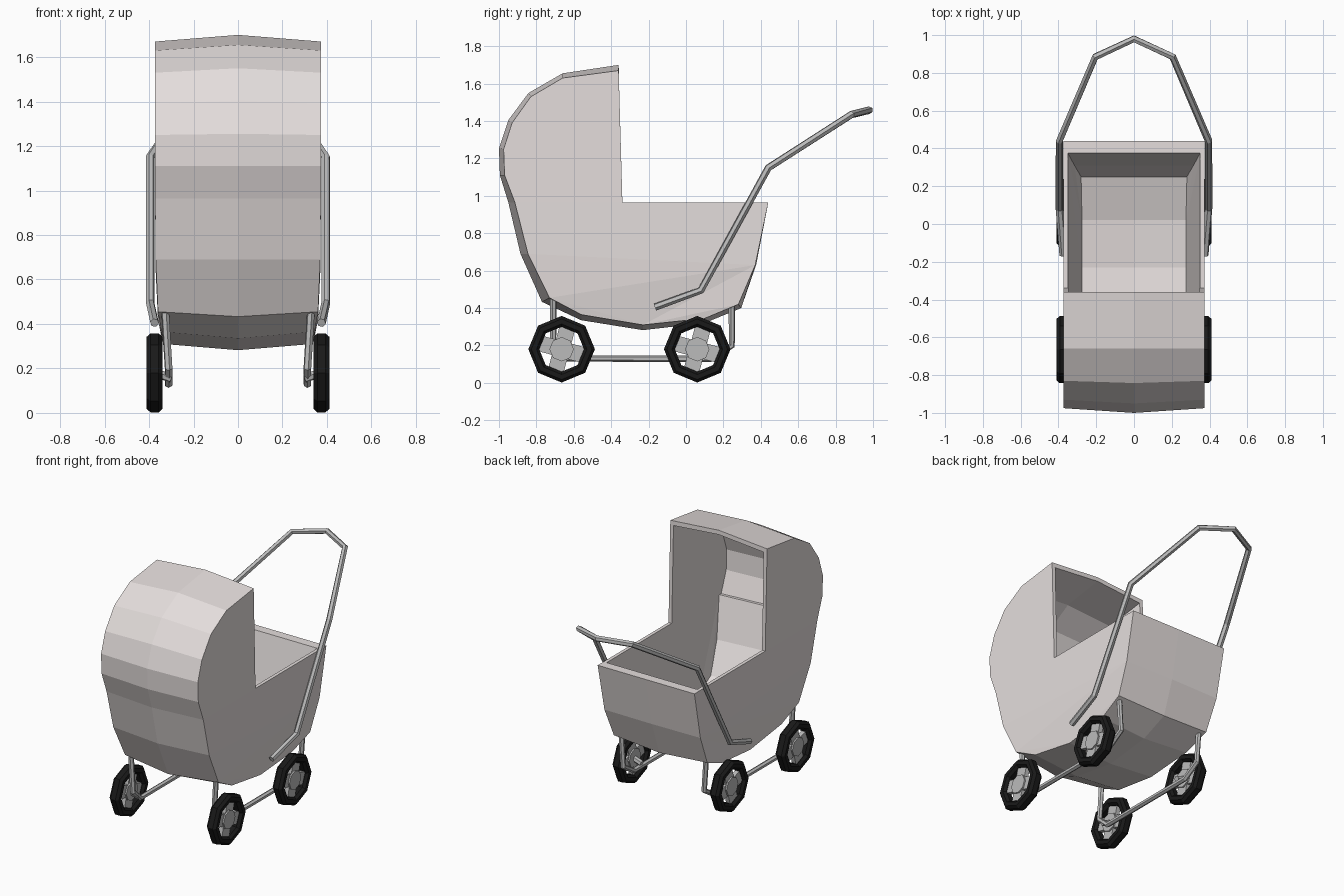
import bpy, bmesh
from math import cos, sin, pi, radians
from mathutils import Vector, Matrix

if "Cube" in bpy.data.objects:
    bpy.data.objects.remove(bpy.data.objects["Cube"])


def material(name, rgb):
    m = bpy.data.materials.new(name)
    m.diffuse_color = (*rgb, 1)
    m.use_nodes = True
    m.node_tree.nodes["Principled BSDF"].inputs["Base Color"].default_value = m.diffuse_color
    return m


CLOTH = material("cloth", (0.78, 0.73, 0.72))
METAL = material("metal", (0.5, 0.5, 0.5))
RUBBER = material("rubber", (0.01, 0.01, 0.01))


def finish(bm, name, mat):
    bmesh.ops.recalc_face_normals(bm, faces=bm.faces[:])
    me = bpy.data.meshes.new(name)
    bm.to_mesh(me)
    bm.free()
    ob = bpy.data.objects.new(name, me)
    bpy.context.collection.objects.link(ob)
    me.materials.append(mat)
    return ob


def creased_solid(name, profile):
    """Closed (y, z, dy, dz, half width) profile; dy, dz push out the centre crease."""
    bm = bmesh.new()
    cols = [[bm.verts.new((s * w, y + (dy if s == 0 else 0), z + (dz if s == 0 else 0)))
             for y, z, dy, dz, w in profile] for s in (-1, 0, 1)]
    n = len(profile)
    for a, b in zip(cols, cols[1:]):
        for i in range(n):
            j = (i + 1) % n
            bm.faces.new((a[i], a[j], b[j], b[i]))
    bm.faces.new(cols[0])
    bm.faces.new(cols[2])
    bmesh.ops.triangulate(bm, faces=[f for f in bm.faces if len(f.verts) > 4])
    return finish(bm, name, CLOTH)


def hollow(ob, cutter):
    mod = ob.modifiers.new("hollow", 'BOOLEAN')
    mod.operation = 'DIFFERENCE'
    mod.solver = 'EXACT'
    mod.object = cutter
    bpy.context.view_layer.objects.active = ob
    bpy.ops.object.modifier_apply(modifier=mod.name)
    bpy.data.objects.remove(cutter)


def tube(name, pts, r, sides=6):
    """Faceted tube mitred along a polyline."""
    bm = bmesh.new()
    pts = [Vector(p) for p in pts]
    rings = []
    for i, p in enumerate(pts):
        d0 = (p - pts[i - 1]).normalized() if i else (pts[1] - p).normalized()
        d1 = (pts[i + 1] - p).normalized() if i < len(pts) - 1 else d0
        t = (d0 + d1).normalized()
        if i == 0:
            u = t.orthogonal().normalized()
        u = (u - t * u.dot(t)).normalized()
        v = t.cross(u)
        rings.append([bm.verts.new(p + r * (u * cos(2 * pi * k / sides) + v * sin(2 * pi * k / sides)))
                      for k in range(sides)])
    for a, b in zip(rings, rings[1:]):
        for k in range(sides):
            bm.faces.new((a[k], a[(k + 1) % sides], b[(k + 1) % sides], b[k]))
    bm.faces.new(rings[0])
    bm.faces.new(rings[-1])
    return finish(bm, name, METAL)


# Hood shell
W = 0.373
hood = creased_solid("hood", [
    (-0.36, 1.67, 0, .03, W), (-0.66, 1.63, 0, .025, W), (-0.83, 1.53, -.012, .02, W),
    (-0.93, 1.39, -.02, .015, W), (-0.975, 1.25, -.025, .005, W), (-0.97, 1.11, -.025, 0, W),
    (-0.915, 0.965, -.035, 0, W), (-0.34, 0.965, 0, 0, W)])
hollow(hood, creased_solid("hood_cutter", [
    (-0.2, 1.66, 0, .03, .348), (-0.36, 1.64, 0, .03, .348), (-0.65, 1.60, 0, .025, .348),
    (-0.81, 1.505, -.01, .02, .348), (-0.90, 1.38, -.02, .01, .348), (-0.945, 1.25, -.025, 0, .348),
    (-0.94, 1.11, -.025, 0, .348), (-0.885, 0.965, -.03, 0, .348), (-0.86, 0.9, -.03, 0, .348),
    (-0.2, 0.9, 0, 0, .348)]))

# Basket shell
basket = creased_solid("basket", [
    (-0.915, 0.965, -.035, 0, W), (-0.845, 0.69, -.04, 0, .37), (-0.73, 0.455, -.04, -.022, .36),
    (-0.56, 0.365, 0, -.03, .345), (-0.23, 0.31, 0, -.028, .335), (0.10, 0.345, 0, -.025, .345),
    (0.28, 0.42, .015, -.02, .36), (0.37, 0.63, .005, 0, .37), (0.44, 0.965, 0, 0, W)])
hollow(basket, creased_solid("basket_cutter", [
    (-0.90, 1.05, -.03, 0, .36), (-0.865, 0.965, -.03, 0, .35), (-0.79, 0.69, -.03, 0, .315),
    (-0.68, 0.49, -.03, -.01, .285), (-0.54, 0.41, 0, -.01, .278), (-0.23, 0.37, 0, -.01, .275),
    (0.02, 0.39, 0, -.01, .275), (0.25, 0.46, 0, 0, .28), (0.31, 0.65, 0, 0, .315),
    (0.375, 0.965, 0, 0, .35), (0.40, 1.05, 0, 0, .36)]))

# Handle, one bent tube across both sides
half = [(0.375, -0.165, 0.405), (0.395, 0.08, 0.495), (0.395, 0.44, 1.15), (0.205, 0.885, 1.435)]
tube("handle", half + [(0, 0.98, 1.458)] + [(-x, y, z) for x, y, z in reversed(half)], 0.02)

# Chassis rails with their posts
for side, s in (("right", 1), ("left", -1)):
    tube(f"frame_{side}", [(s * .328, -0.71, 0.46), (s * .312, -0.71, 0.2), (s * .312, -0.63, 0.13),
                           (s * .312, 0.13, 0.13), (s * .312, 0.245, 0.2), (s * .328, 0.245, 0.44)], 0.018)


def wheel(tag, s, y):
    centre = Vector((s * 0.375, y, 0.18))
    # Octagonal tyre with a bevelled section
    bm = bmesh.new()
    section = [(-.018, .178), (.018, .178), (.036, .162), (.036, .135), (.018, .12),
               (-.018, .12), (-.036, .135), (-.036, .162)]
    rings = [[bm.verts.new(centre + Vector((x, r * cos(k * pi / 4), r * sin(k * pi / 4))))
              for x, r in section] for k in range(8)]
    for k in range(8):
        a, b = rings[k], rings[(k + 1) % 8]
        for i in range(8):
            j = (i + 1) % 8
            bm.faces.new((a[i], a[j], b[j], b[i]))
    finish(bm, f"tyre_{tag}", RUBBER)
    # Crossed flat spokes and hub
    bm = bmesh.new()
    for ang in (-15, 75):
        bmesh.ops.create_cube(bm, size=1, matrix=Matrix.Translation(centre) @
                              Matrix.Rotation(radians(ang), 4, 'X') @ Matrix.Diagonal((.03, .245, .085, 1)))
    bmesh.ops.create_cone(bm, cap_ends=True, segments=8, radius1=.065, radius2=.065, depth=.05,
                          matrix=Matrix.Translation(centre) @ Matrix.Rotation(pi / 2, 4, 'Y'))
    finish(bm, f"spokes_{tag}", METAL)
    # Axle stub to the rail
    tube(f"axle_{tag}", [(s * .30, y, 0.155), (s * .37, y, 0.18)], 0.02)


for end, y in (("front", -0.665), ("back", 0.06)):
    for side, s in (("right", 1), ("left", -1)):
        wheel(f"{end}_{side}", s, y)
